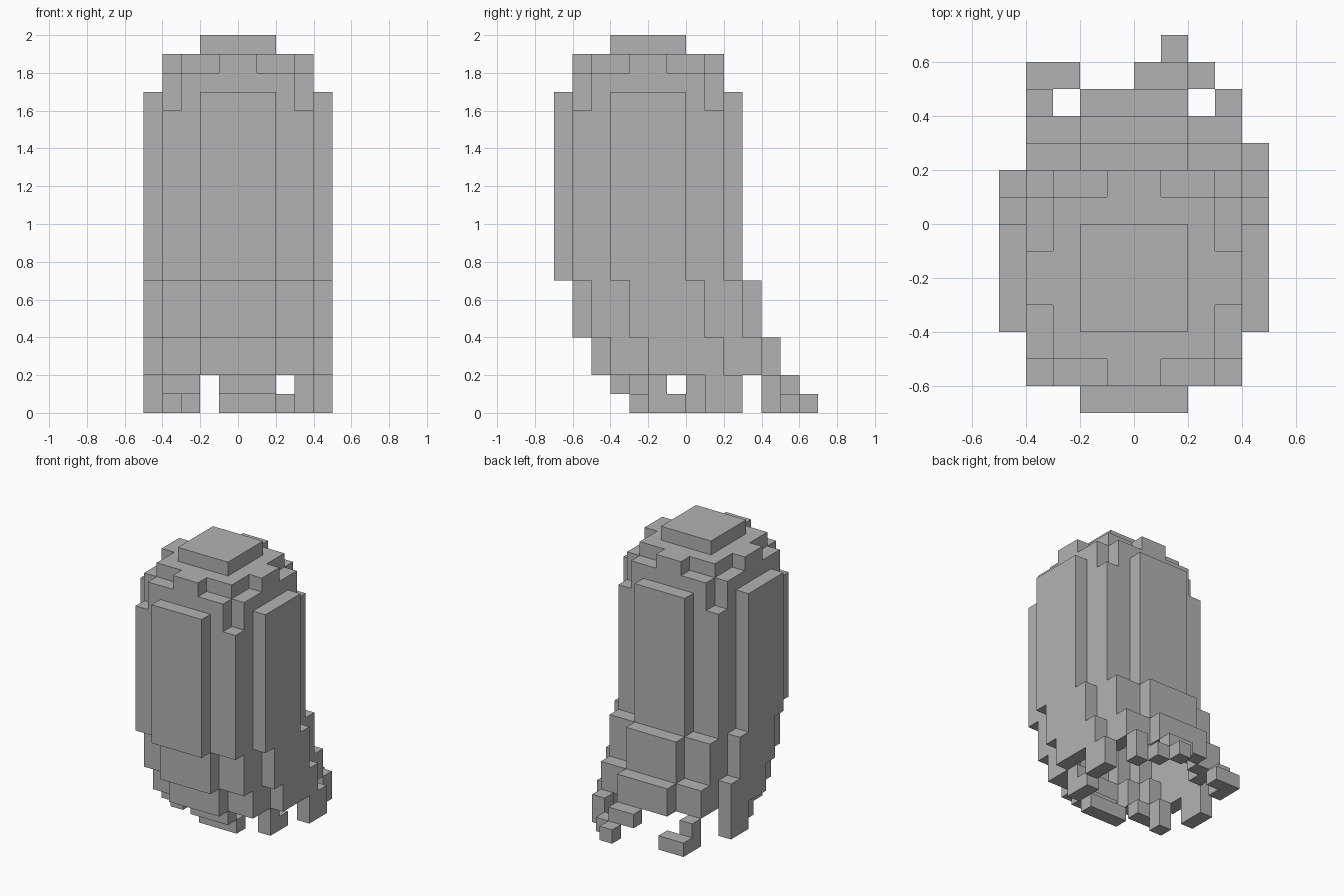
import bpy
import bmesh

U = 0.1  # edge of one block

cube = bpy.data.objects.get("Cube")
if cube:
    bpy.data.objects.remove(cube, do_unlink=True)

grey = bpy.data.materials.new("light_grey")
grey.use_nodes = True
grey.diffuse_color = (0.45, 0.45, 0.45, 1)
grey.node_tree.nodes["Principled BSDF"].inputs["Base Color"].default_value = (0.45, 0.45, 0.45, 1)


def box(x0, x1, y0, y1, z0, z1):
    """Blocks filling a cuboid, in block units."""
    return {(x, y, z) for x in range(x0, x1) for y in range(y0, y1) for z in range(z0, z1)}


def mirrored(cells):
    """Add the copy on the other side of x = 0."""
    return cells | {(-1 - x, y, z) for x, y, z in cells}


def ring(c, z0, z1, corner=True):
    """Hollow round wall, one block thick, centred on y = c."""
    cells = mirrored(box(4, 5, c - 2, c + 2, z0, z1))
    for y in (c - 5, c + 4):
        cells |= box(-2, 2, y, y + 1, z0, z1)
    for y in (c - 4, c + 3):
        cells |= mirrored(box(2, 4, y, y + 1, z0, z1))
    for y in (c - 3, c + 2):
        cells |= mirrored(box(3, 4, y, y + 1, z0, z1))
    if not corner:
        cells -= corners(c, z0, z1)
    return cells


def corners(c, z0, z1):
    """The four outermost corner columns."""
    return mirrored(box(3, 4, c - 4, c - 3, z0, z1) | box(3, 4, c + 3, c + 4, z0, z1))


parts = {}

# Tall straight wall and the two steps drifting backwards
parts["upper_wall"] = ring(-2, 7, 16) | ring(-2, 16, 17, corner=False)
parts["middle_step"] = ring(-1, 4, 7)
parts["lower_step"] = ring(0, 2, 4)

# Rounded crown: a notched rim, a shoulder and a flat cap
rim = box(-4, 4, -6, 2, 17, 18) - box(-3, 3, -5, 1, 17, 18) - corners(-2, 17, 18)
shoulder = box(-3, 3, -5, 1, 18, 19) | box(-1, 1, -6, 2, 18, 19) | box(-4, 4, -3, -1, 18, 19)
parts["crown_rim"] = rim
parts["crown_shoulder"] = shoulder - box(-2, 2, -4, 0, 18, 19)
parts["crown_cap"] = box(-2, 2, -4, 0, 19, 20)

# Ragged hem, front scraps
parts["hem_front"] = (box(-1, 2, -4, -3, 1, 2) | box(-1, 2, -3, -2, 0, 1)
                      | box(-4, -2, -3, -2, 1, 2) | box(-4, -3, -2, -1, 0, 2)
                      | box(3, 4, -2, -1, 0, 2) | box(3, 4, -1, 0, 0, 1))
# Side scraps
parts["hem_left"] = box(4, 5, 1, 3, 0, 2)
parts["hem_right"] = box(-5, -4, 0, 2, 0, 2)
# Back scraps
parts["hem_back"] = (mirrored(box(3, 4, 4, 5, 0, 2)) | box(-4, -2, 5, 6, 0, 1)
                     | box(0, 2, 5, 6, 1, 2) | box(2, 3, 5, 6, 0, 1)
                     | box(1, 2, 6, 7, 0, 1))

solid = set().union(*parts.values())


def build(name, cells):
    """Skin the blocks with exposed faces only, then merge flat areas."""
    bm = bmesh.new()
    verts = {}

    def vert(p):
        if p not in verts:
            verts[p] = bm.verts.new([k * U for k in p])
        return verts[p]

    for cell in sorted(cells):
        for axis in range(3):
            for side in (0, 1):
                near = list(cell)
                near[axis] += 2 * side - 1
                if tuple(near) in solid:
                    continue
                loop = []
                for a, b in ((0, 0), (1, 0), (1, 1), (0, 1)):
                    p = list(cell)
                    p[axis] += side
                    p[(axis + 1) % 3] += a
                    p[(axis + 2) % 3] += b
                    loop.append(vert(tuple(p)))
                bm.faces.new(loop if side else loop[::-1])
    bmesh.ops.dissolve_limit(bm, angle_limit=0.01, verts=bm.verts[:], edges=bm.edges[:])
    mesh = bpy.data.meshes.new(name)
    bm.to_mesh(mesh)
    bm.free()
    mesh.materials.append(grey)
    bpy.context.scene.collection.objects.link(bpy.data.objects.new(name, mesh))


for part_name, part_cells in parts.items():
    build(part_name, part_cells)
